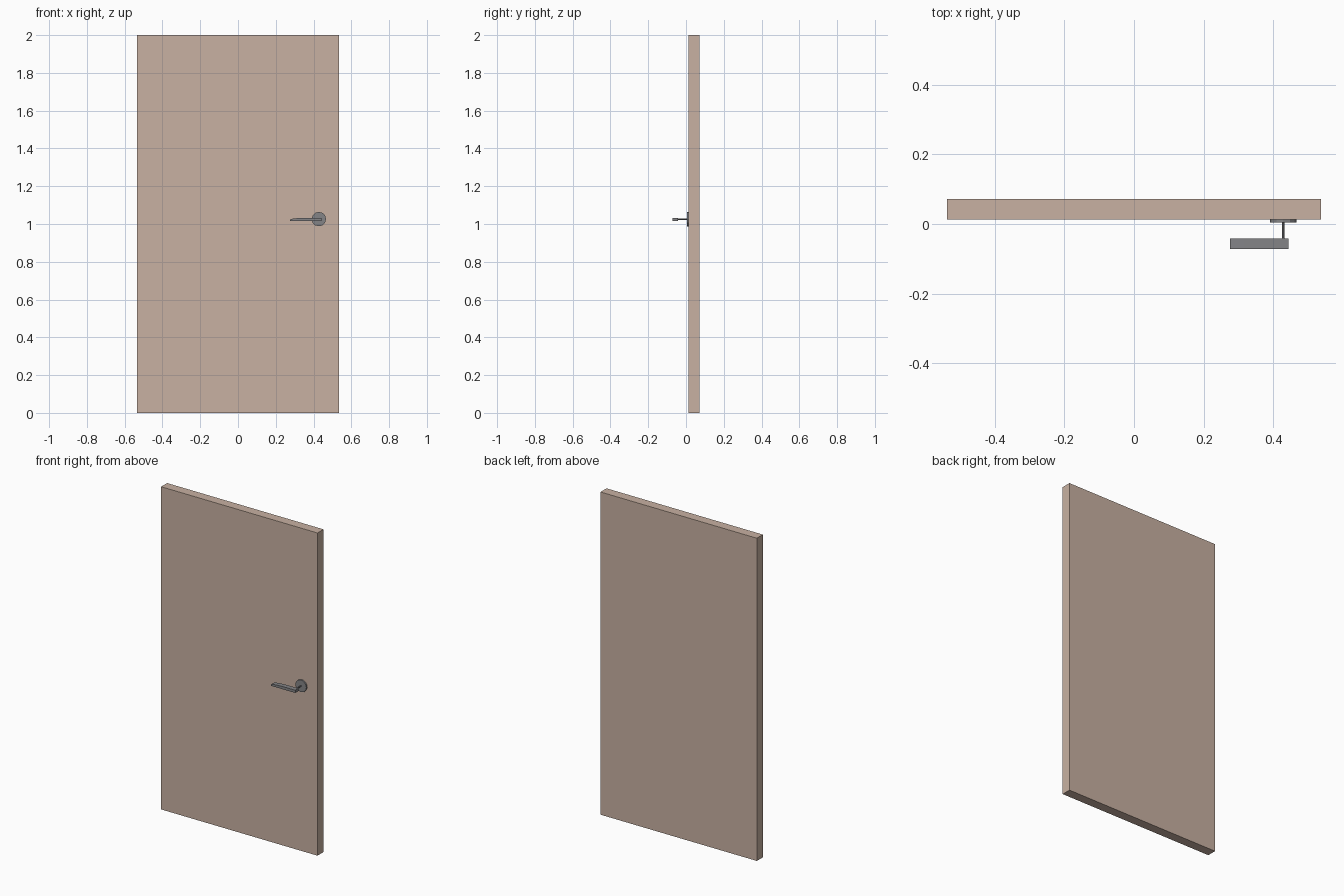
import bpy, bmesh, math
from mathutils import Vector

if "Cube" in bpy.data.objects:
    bpy.data.objects.remove(bpy.data.objects["Cube"])


def prism(name, profile, y0, y1, material=None):
    """Extrude an (x, z) outline along y."""
    bm = bmesh.new()
    face = bm.faces.new([bm.verts.new((x, y0, z)) for x, z in profile])
    ext = bmesh.ops.extrude_face_region(bm, geom=[face])
    moved = [v for v in ext["geom"] if isinstance(v, bmesh.types.BMVert)]
    bmesh.ops.translate(bm, verts=moved, vec=Vector((0, y1 - y0, 0)))
    bmesh.ops.recalc_face_normals(bm, faces=bm.faces)
    mesh = bpy.data.meshes.new(name)
    bm.to_mesh(mesh)
    bm.free()
    obj = bpy.data.objects.new(name, mesh)
    bpy.context.collection.objects.link(obj)
    if material:
        mesh.materials.append(material)
    return obj


def ngon(cx, cz, r, sides):
    return [(cx + r * math.cos(2 * math.pi * i / sides),
             cz + r * math.sin(2 * math.pi * i / sides)) for i in range(sides)]


def paint(name, rgb):
    mat = bpy.data.materials.new(name)
    mat.diffuse_color = (*rgb, 1)
    mat.use_nodes = True
    mat.node_tree.nodes["Principled BSDF"].inputs["Base Color"].default_value = mat.diffuse_color
    return mat


wood = paint("wood", (0.58, 0.44, 0.36))
metal = paint("metal", (0.23, 0.23, 0.24))
CX, CZ = 0.428, 1.026

# Door slab
prism("door_panel", [(-0.536, 0), (0.536, 0), (0.536, 2), (-0.536, 2)], 0.013, 0.072, wood)

# Round plate and spindle
prism("handle_plate", ngon(CX, CZ, 0.038, 12), 0.004, 0.013, metal)
prism("handle_spindle", ngon(CX, CZ, 0.004, 8), -0.045, 0.005, metal)

# Lever, tapering and curving towards its free end
lever = [(0.276, 1.016), (0.36, 1.016), (0.443, 1.016), (0.443, 1.033),
         (0.36, 1.033), (0.315, 1.031), (0.29, 1.028), (0.276, 1.024)]
prism("handle_lever", lever, -0.072, -0.042, metal)
